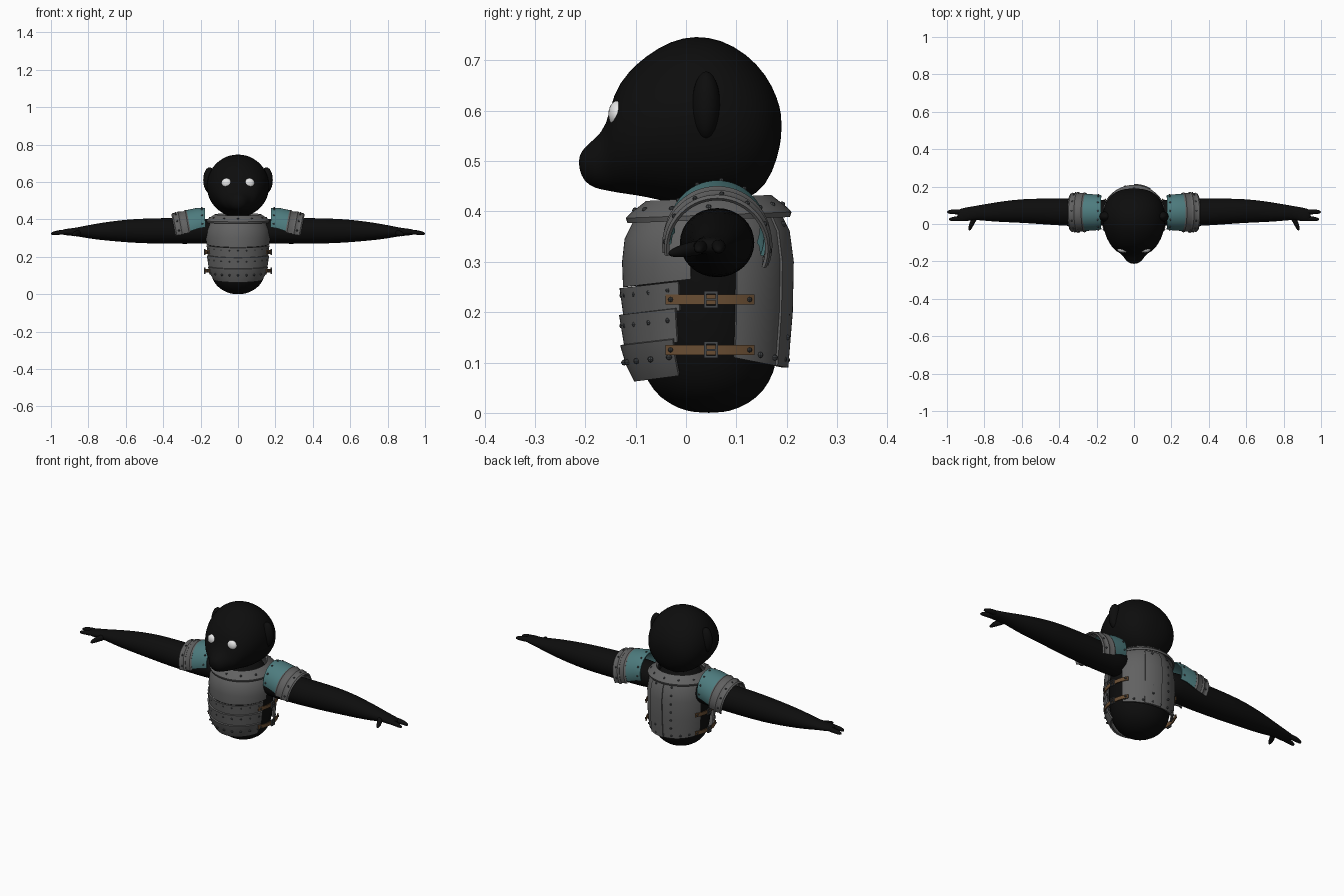
import bpy, bmesh
from math import sin, cos, pi, radians
from mathutils import Matrix, Vector

cube = bpy.data.objects.get("Cube")
if cube:
    bpy.data.objects.remove(cube, do_unlink=True)


def material(name, rgb, rough=0.6):
    m = bpy.data.materials.new(name)
    m.use_nodes = True
    m.diffuse_color = (*rgb, 1)
    node = m.node_tree.nodes["Principled BSDF"]
    node.inputs["Base Color"].default_value = (*rgb, 1)
    node.inputs["Roughness"].default_value = rough
    return m


BLACK = material("black skin", (0.004, 0.004, 0.004))
STEEL = material("grey steel", (0.12, 0.12, 0.12))
DARK = material("dark metal", (0.06, 0.065, 0.07))
TEAL = material("teal plate", (0.075, 0.2, 0.21))
LEATHER = material("brown leather", (0.14, 0.075, 0.033))
WHITE = material("white", (0.8, 0.8, 0.8))
CY = 0.045  # depth of the body axis


def finish(bm, name, mat, mirror=False, thick=0, subsurf=0):
    """Turn a bmesh into a shaded object with its modifiers applied."""
    bmesh.ops.recalc_face_normals(bm, faces=bm.faces)
    me = bpy.data.meshes.new(name)
    bm.to_mesh(me)
    bm.free()
    me.materials.append(mat)
    ob = bpy.data.objects.new(name, me)
    bpy.context.collection.objects.link(ob)
    if thick:
        mod = ob.modifiers.new("thickness", 'SOLIDIFY')
        mod.thickness, mod.offset = thick, 0
    if subsurf:
        ob.modifiers.new("smooth", 'SUBSURF').levels = subsurf
    if mirror:
        ob.modifiers.new("mirror", 'MIRROR')
    bpy.ops.object.select_all(action='DESELECT')
    ob.select_set(True)
    bpy.context.view_layer.objects.active = ob
    for mod in list(ob.modifiers):
        bpy.ops.object.modifier_apply(modifier=mod.name)
    bpy.ops.object.shade_smooth_by_angle(angle=radians(40))
    return ob


def loft(name, rings, mat, closed=True, **kw):
    """Skin a list of point rings; closed rings get end caps."""
    bm = bmesh.new()
    rows = [[bm.verts.new(p) for p in ring] for ring in rings]
    n = len(rows[0])
    for r, s in zip(rows, rows[1:]):
        for i in range(n if closed else n - 1):
            j = (i + 1) % n
            bm.faces.new((r[i], r[j], s[j], s[i]))
    if closed and not kw.get("thick"):
        bm.faces.new(rows[0])
        bm.faces.new(rows[-1])
    return finish(bm, name, mat, **kw)


def circle(n=24):
    return [2 * pi * i / n for i in range(n)]


def arc(a, b, n=32):
    return [radians(a + (b - a) * i / n) for i in range(n + 1)]


def hoop(a, z, hx, hy, tilt=0):
    """Point on the body's oval; angle 0 is the front."""
    return Vector((hx * sin(a), CY - hy * cos(a), z + tilt * (1 - cos(a))))


def balls(name, mat, items, **kw):
    """Several ellipsoids (centre, radii) in one object."""
    bm = bmesh.new()
    seg = kw.pop("seg", 24)
    for c, r in items:
        m = Matrix.Translation(c) @ Matrix.Diagonal((*r, 1))
        bmesh.ops.create_uvsphere(bm, u_segments=seg, v_segments=seg // 2, radius=1, matrix=m)
    return finish(bm, name, mat, **kw)


def boxes(name, mat, items, **kw):
    bm = bmesh.new()
    for c, s in items:
        bmesh.ops.create_cube(bm, size=1, matrix=Matrix.Translation(c) @ Matrix.Diagonal((*s, 1)))
    return finish(bm, name, mat, **kw)


# Head with muzzle, lofted front to back: y, top, bottom, half width
head = [(-.213, .508, .487, .012), (-.203, .527, .458, .036), (-.18, .545, .445, .054),
        (-.157, .57, .441, .07), (-.145, .635, .438, .1), (-.115, .678, .433, .125),
        (-.08, .71, .428, .146), (-.03, .741, .415, .164), (.02, .751, .41, .169),
        (.07, .743, .41, .168), (.12, .715, .42, .152), (.16, .672, .45, .12),
        (.182, .625, .505, .075), (.19, .59, .55, .03)]
loft("head", [[(w * cos(a), y, (t + b) / 2 + (t - b) / 2 * sin(a)) for a in circle()]
              for y, t, b, w in head], BLACK, subsurf=1)
balls("ears", BLACK, [((.152, .04, .61), (.034, .028, .068))], mirror=True)
balls("eyes", WHITE, [((.059, -.136, .593), (.029, .018, .027))], mirror=True)
boxes("teeth", WHITE, [((.03, -.194, .488), (.014, .008, .003))], mirror=True)

# Rounded torso: height, half width, half depth
torso = [(0, .025, .025), (.008, .06, .06), (.03, .1, .098), (.06, .128, .122), (.1, .145, .137),
         (.16, .155, .144), (.24, .157, .146), (.32, .152, .142), (.38, .125, .122), (.43, .09, .09)]
loft("torso", [[hoop(a, z, hx, hy) for a in circle()] for z, hx, hy in torso], BLACK, subsurf=1)


# Plates wrapped around the torso
def plate(name, a, b, rows):
    loft(name, [[hoop(t, *row) for t in arc(a, b)] for row in rows], STEEL, closed=False, thick=.008)


plate("breastplate", -78, 78, [(.25, .168, .166, .02), (.3, .171, .168), (.345, .166, .163),
                               (.38, .148, .145), (.405, .125, .125)])
lames = [((.248, .175, .173), (.19, .167, .165)),
         ((.195, .176, .174), (.128, .165, .163)),
         ((.135, .172, .172), (.098, .16, .161), (.064, .137, .144))]
for i, rows in enumerate(lames):
    edge = 70 - 2 * i
    plate(f"belly_plate_{i + 1}", -edge, edge, [(*r, .02) for r in rows])
back = [(.15, .16, .149, -.03), (.2, .168, .158), (.3, .168, .16), (.36, .158, .152),
        (.39, .142, .137), (.425, .12, .12)]
plate("back_plate", 110, 250, back)
# Overlapping half of the back plate leaves a seam down the spine
plate("back_overlap", 150, 180, [(r[0], r[1] + .005, r[2] + .005, *r[3:]) for r in back[:-1]])

# Flared collar, higher at the back
collar = [(.378, .163, .158), (.386, .166, .161), (.394, .158, .153), (.418, .122, .122)]
loft("collar", [[hoop(a, z, hx, hy, .006) for a in circle(48)] for z, hx, hy in collar],
     STEEL, thick=.007)

# Rivets along the plates
studs = []
for rows, drop in zip(lames, (.015, .022, .035)):
    z, hx, hy = rows[0]
    for a in arc(-62, 62, 8):
        studs.append(hoop(a, z - drop, hx - drop * .12, hy - drop * .12, .02))
for a in arc(115, 245, 8):
    studs.append(hoop(a, .165, .166, .156, -.03))
for side in (-1, 1):
    for k in range(6):
        studs.append(hoop(pi + side * .28, .15 + k * .045, .17, .162 - .004 * max(0, k - 3)))
for a in arc(0, 330, 11):
    studs.append(hoop(a, .402, .15, .146, .006))
balls("rivets", DARK, [(p, (.006,) * 3) for p in studs], seg=8)

# Side straps with square buckles
for label, z in (("upper", .225), ("lower", .125)):
    strap = [[hoop(a, z + h, .175, .175) for a in arc(61, 121, 16)] for h in (-.01, .01)]
    loft(f"{label}_straps", strap, LEATHER, closed=False, thick=.005, mirror=True)
    frame = [((.179, .05, z + s * .014), (.008, .028, .005)) for s in (-1, 1)]
    frame += [((.179, .05 + s * .0115, z), (.008, .005, .032)) for s in (-1, 1)]
    frame.append(((.18, .05, z), (.006, .024, .004)))
    boxes(f"{label}_buckles", DARK, frame, mirror=True)
    ends = [hoop(radians(a), z, .179, .179) for a in (65, 117)]
    balls(f"{label}_strap_studs", DARK, [(p, (.005,) * 3) for p in ends], seg=8, mirror=True)


# Shoulder guards: arched bands given as x, radius, axis height, lean
def arch(t, x, r, zc, lean):
    return Vector((x + lean * cos(t), .062 + r * sin(t), zc + r * cos(t)))


def guard(name, mat, rows, a=-98, b=112):
    loft(name, [[arch(t, *row) for t in arc(a, b)] for row in rows], mat,
         closed=False, thick=.007, mirror=True)


teal_rows = [(.175, .088, .37, .002), (.21, .093, .365, .008), (.265, .096, .348, .018)]
guard("shoulder_plate", TEAL, teal_rows)
guard("shoulder_inner_rim", STEEL, [(.257, .1, .345, .018), (.264, .104, .343, .018),
                                    (.272, .1, .34, .018), (.298, .099, .337, .02)])
guard("shoulder_outer_rim", STEEL, [(.292, .103, .335, .02), (.3, .106, .333, .02),
                                    (.308, .101, .332, .02), (.322, .099, .33, .02),
                                    (.329, .102, .328, .02), (.334, .098, .326, .02)])
pins = [arch(t, x, r, zc, lean) for t in arc(-85, 95, 6)
        for x, r, zc, lean in ((.19, .094, .368, .004), (.314, .104, .331, .02))]
balls("shoulder_rivets", DARK, [(p, (.005,) * 3) for p in pins], seg=8, mirror=True)


# Limbs lofted outward: x, y, z, half depth, half height
def limb(name, rows):
    loft(name, [[(x, y + ry * cos(a), z + rz * sin(a)) for a in circle(16)]
                for x, y, z, ry, rz in rows], BLACK, mirror=True, subsurf=1)


limb("arms", [(.1, .06, .335, .065, .065), (.2, .06, .338, .076, .07), (.35, .062, .338, .075, .071),
              (.5, .068, .338, .07, .068), (.6, .07, .338, .065, .062), (.7, .066, .336, .057, .051),
              (.78, .062, .334, .048, .04), (.85, .06, .333, .037, .026), (.89, .053, .332, .038, .02),
              (.93, .047, .332, .035, .017), (.945, .047, .331, .025, .01)])
limb("outer_fingers", [(.9, .062, .333, .016, .014), (.95, .066, .331, .014, .013),
                       (.985, .065, .326, .012, .011), (1.001, .064, .323, .005, .005)])
limb("inner_fingers", [(.9, .033, .332, .016, .014), (.95, .028, .33, .013, .012),
                       (.975, .026, .326, .011, .01), (.99, .025, .323, .005, .005)])
thumb = [(.845, .04, .33, .017), (.865, .008, .325, .015), (.875, -.018, .32, .012),
         (.88, -.036, .316, .005)]
loft("thumbs", [[(x + r * cos(a), y, z + r * sin(a)) for a in circle(12)]
                for x, y, z, r in thumb], BLACK, mirror=True, subsurf=1)
